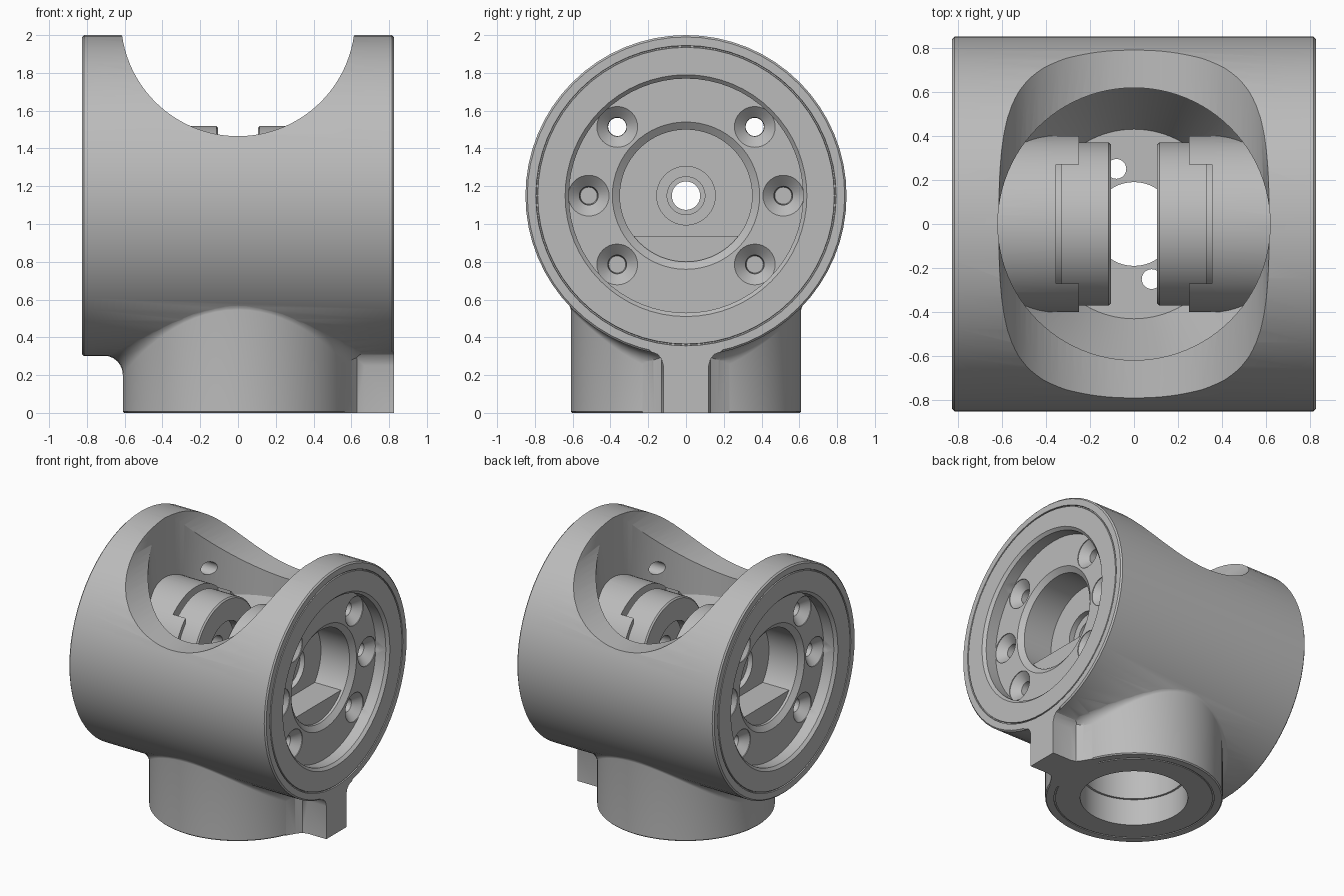
import bpy, bmesh
from math import sin, cos, pi, sqrt, radians

if "Cube" in bpy.data.objects:
    bpy.data.objects.remove(bpy.data.objects["Cube"], do_unlink=True)

MID = 1.15    # height of the barrel axis
SEG = 64

metal = bpy.data.materials.new("grey_metal")
metal.use_nodes = True
metal.diffuse_color = (0.5, 0.5, 0.5, 1)
metal.node_tree.nodes["Principled BSDF"].inputs["Base Color"].default_value = (0.5, 0.5, 0.5, 1)


def loft(name, rings):
    """Skin a list of point rings and cap both ends."""
    bm = bmesh.new()
    rows = [[bm.verts.new(p) for p in ring] for ring in rings]
    n = len(rows[0])
    for a, b in zip(rows, rows[1:]):
        for i in range(n):
            j = (i + 1) % n
            bm.faces.new((a[i], a[j], b[j], b[i]))
    bm.faces.new(rows[0])
    bm.faces.new(rows[-1])
    bmesh.ops.recalc_face_normals(bm, faces=bm.faces)
    mesh = bpy.data.meshes.new(name)
    bm.to_mesh(mesh)
    bm.free()
    mesh.materials.append(metal)
    obj = bpy.data.objects.new(name, mesh)
    bpy.context.collection.objects.link(obj)
    return obj


def lathe(name, axis, profile, u=0.0, v=0.0, seg=SEG):
    """Turn (position, radius) pairs round an axis; u, v offset the axis."""
    rings = []
    for a, r in profile:
        ring = []
        for i in range(seg):
            t = 2 * pi * i / seg
            p, q = u + r * cos(t), v + r * sin(t)
            ring.append({"x": (a, p, q), "y": (p, a, q), "z": (p, q, a)}[axis])
        rings.append(ring)
    return loft(name, rings)


def box(name, x0, x1, y0, y1, z0, z1):
    return loft(name, [[(x0, y0, z), (x1, y0, z), (x1, y1, z), (x0, y1, z)] for z in (z0, z1)])


def combine(target, tool, operation):
    mod = target.modifiers.new("combine", "BOOLEAN")
    mod.operation = operation
    mod.solver = "EXACT"
    mod.object = tool
    bpy.context.view_layer.objects.active = target
    bpy.ops.object.modifier_apply(modifier=mod.name)
    bpy.data.objects.remove(tool, do_unlink=True)


def cut(target, tool):
    combine(target, tool, "DIFFERENCE")


def add(target, tool):
    combine(target, tool, "UNION")


# Barrel with dished ends and a fine groove on each rim
end = [(0.72, 0.62), (0.805, 0.62), (0.825, 0.64), (0.825, 0.785), (0.815, 0.787),
       (0.815, 0.793), (0.825, 0.795), (0.825, 0.84), (0.815, 0.85)]
body = lathe("joint_housing", "x", [(-a, r) for a, r in end] + end[::-1], 0, MID)


# Collar below, its top blended into the barrel
def collar_ring(kind, value):
    ring = []
    for i in range(SEG):
        t = 2 * pi * i / SEG
        if kind == "flat":
            r, z = value
        else:
            fillet = 0.015 + 0.085 * cos(t) ** 4
            r = 0.61 + fillet * (1 - cos(value))
            root = MID - sqrt(0.85 ** 2 - (r * sin(t)) ** 2)
            z = root - fillet * (1 - sin(value)) + 0.003
        ring.append((r * cos(t), r * sin(t), z))
    return ring


flat = [(0.54, 0), (0.54, 0.006), (0.55, 0.006), (0.55, 0), (0.602, 0), (0.61, 0.008)]
rings = [collar_ring("flat", f) for f in flat]
rings += [collar_ring("fillet", k * pi / 12) for k in range(7)]
rings.append(collar_ring("flat", (0.45, 0.7)))
add(body, loft("collar", rings))

# Locating tab, flared into the barrel and into the collar
flare = [(0.12, 0), (0.12, 0.25), (0.13, 0.285), (0.15, 0.31), (0.19, 0.325), (0.19, 0.345)]
outline = flare + [(-y, z) for y, z in flare[::-1]]
add(body, loft("tab", [[(x, y, z) for y, z in outline] for x in (0.5, 0.825)]))
plan = [(0.5, 0.24), (0.565, 0.23), (0.6, 0.17), (0.63, 0.13), (0.67, 0.12)]
outline = plan + [(x, -y) for x, y in plan[::-1]]
add(body, loft("tab_root", [[(x, y, z) for x, y in outline] for z in (0, 0.34)]))

# Saddle opening, vertical well and bottom socket
cut(body, lathe("saddle", "y", [(-1, 0.62), (1, 0.62)], 0, 2.085, 96))
cut(body, lathe("well", "z", [(0.94, 0.43), (1.3, 0.618), (2.3, 0.618)], seg=96))
cut(body, lathe("socket", "z", [(-0.1, 0.37), (0.2, 0.37), (0.2, 0.355), (0.5, 0.355)]))
cut(body, lathe("floor_hole", "z", [(0.4, 0.19), (1.0, 0.19)]))
for s in (-1, 1):
    cut(body, lathe("pin_hole", "z", [(0.4, 0.045), (1.0, 0.045)], -0.08 * s, 0.25 * s, 24))

# Bearing hubs with interlocking jaws, one at each end
for s in (-1, 1):
    hub = lathe("hub", "x", [(0.25 * s, 0.4), (0.7 * s, 0.4)], 0, MID)
    xs = sorted((0.2 * s, 0.355 * s))
    cut(hub, box("jaw_gap", *xs, -0.27, 0.27, 0.5, 1.8))
    add(hub, lathe("hub_core", "x", [(0.15 * s, 0.33), (0.45 * s, 0.33)], 0, MID))
    add(hub, lathe("hub_disc", "x", [(0.105 * s, 0.36), (0.115 * s, 0.37), (0.33 * s, 0.37)], 0, MID))
    add(body, hub)

# Stepped bores and screw holes in each end
for s in (-1, 1):
    cut(body, lathe("bearing_bore", "x", [(0.8 * s, 0.39), (0.72 * s, 0.39), (0.69 * s, 0.35),
                                          (0.45 * s, 0.35)], 0, MID))
    cut(body, lathe("seat_bore", "x", [(0.5 * s, 0.155), (0.41 * s, 0.155), (0.41 * s, 0.1),
                                       (0.35 * s, 0.1), (0.35 * s, 0.075), (0.18 * s, 0.075),
                                       (0.18 * s, 0.2), (0.05 * s, 0.2)], 0, MID))
    xs = sorted((0.43 * s, 0.67 * s))
    add(body, box("ledge", *xs, -0.28, 0.28, 0.78, 0.936))
    for angle in (0, 45, 135, 180, 225, 315):
        t = radians(angle)
        depth = 0.2 if angle in (45, 135) else 0.6
        cut(body, lathe("screw_hole", "x", [(0.75 * s, 0.108), (0.715 * s, 0.108), (0.66 * s, 0.05),
                                            (depth * s, 0.045)],
                        0.515 * cos(t), MID + 0.515 * sin(t), 32))

# Crisp edges, smooth curved walls
for o in bpy.context.selected_objects:
    o.select_set(False)
body.select_set(True)
bpy.context.view_layer.objects.active = body
bpy.ops.object.shade_smooth_by_angle(angle=radians(25))
